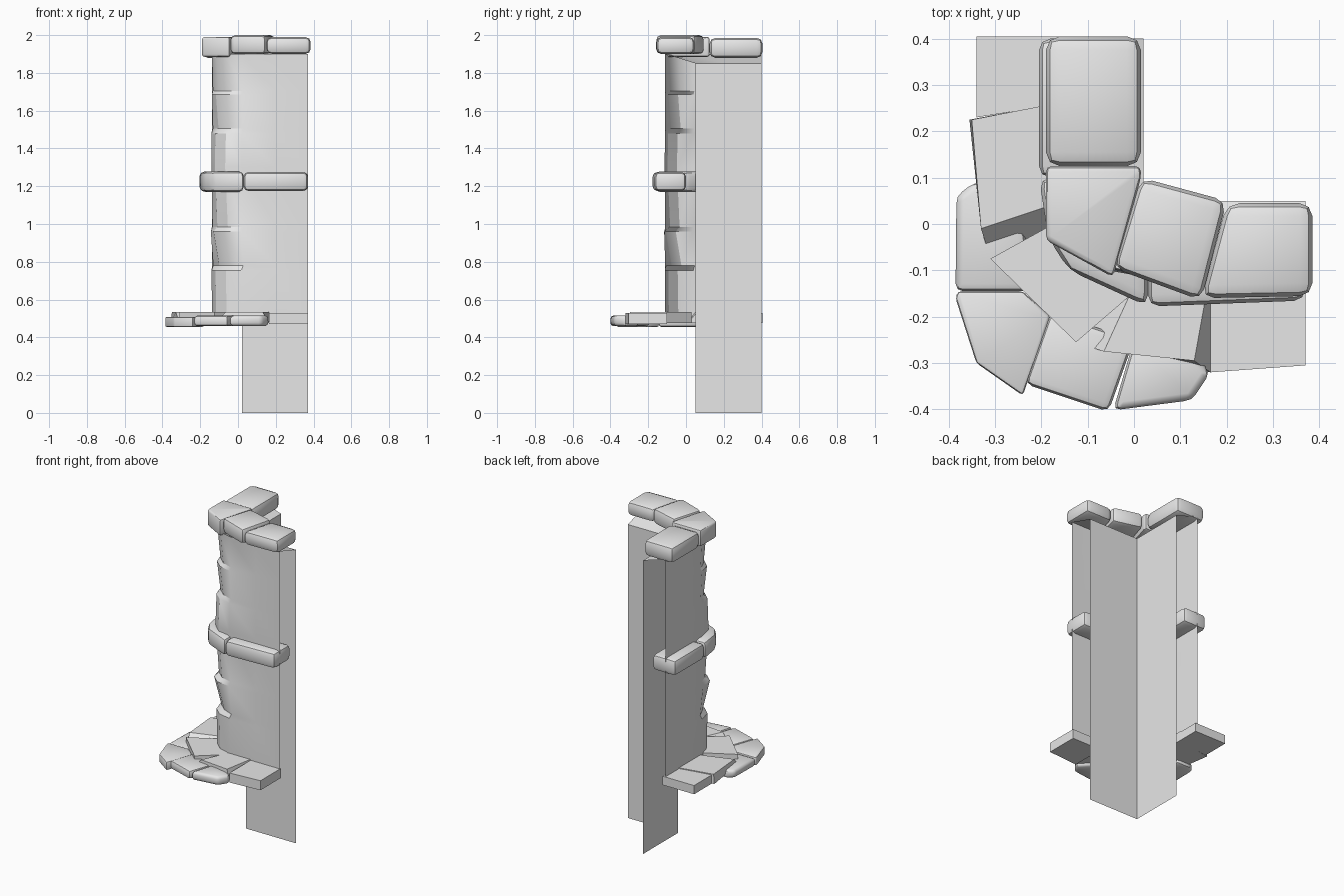
import bpy, bmesh
from mathutils import Vector

cube = bpy.data.objects.get("Cube")
if cube:
    bpy.data.objects.remove(cube, do_unlink=True)

stone = bpy.data.materials.new("pale grey stone")
stone.use_nodes = True
stone.diffuse_color = (0.8, 0.8, 0.8, 1)
stone.node_tree.nodes["Principled BSDF"].inputs["Base Color"].default_value = (0.8, 0.8, 0.8, 1)


def finish(name, bm, angle):
    mesh = bpy.data.meshes.new(name)
    bm.to_mesh(mesh)
    bm.free()
    mesh.materials.append(stone)
    ob = bpy.data.objects.new(name, mesh)
    bpy.context.collection.objects.link(ob)
    bpy.ops.object.select_all(action='DESELECT')
    ob.select_set(True)
    bpy.context.view_layer.objects.active = ob
    bpy.ops.object.shade_smooth_by_angle(angle=angle)
    return ob


def block(name, outline, low, high, bevel=0.0, top=None):
    """Prism from an outline; top may give a different upper outline."""
    bm = bmesh.new()
    lower = [bm.verts.new((x, y, low)) for x, y in outline]
    upper = [bm.verts.new((x, y, high)) for x, y in (top or outline)]
    bm.faces.new(lower)
    bm.faces.new(upper)
    n = len(lower)
    for i in range(n):
        j = (i + 1) % n
        bm.faces.new((lower[i], lower[j], upper[j], upper[i]))
    bmesh.ops.recalc_face_normals(bm, faces=bm.faces)
    if bevel:
        bmesh.ops.bevel(bm, geom=list(bm.edges), offset=bevel, segments=2,
                        profile=0.5, affect='EDGES', clamp_overlap=True)
    return finish(name, bm, 0.75 if bevel else 0.4)


# Wall shell: rounded outer face with chipped courses, sloped top, square inner corner
outer = [(.37, -.11), (.2, -.11), (.02, -.11), (-.06, -.09),
         (-.115, -.04), (-.138, .04), (-.138, .2), (-.138, .4)]
inner = [(.37, .05), (.2, .05)] + [(.02, .05)] * 4 + [(.02, .2), (.02, .4)]
chip = [0, 0, .4, 1, 1, .4, 0, 0]
courses = [(.48, 0), (.755, .004), (.78, -.016), (.96, .014), (.985, -.006),
           (1.3, .008), (1.48, .004), (1.505, -.012), (1.685, .002), (1.705, -.012), (1.9, 0)]
rows = [[(x - push * c, y - push * c, z) for (x, y), c in zip(outer, chip)] for z, push in courses]
rows += [[(x, y, z) for x, y in inner] for z in (1.85, 0)]
bm = bmesh.new()
grid = [[bm.verts.new(p) for p in row] for row in rows]
for a, b in zip(grid, grid[1:]):
    for i in range(len(a) - 1):
        if (a[i].co - a[i + 1].co).length < 1e-5:
            if (b[i].co - b[i + 1].co).length < 1e-5:
                continue
            bm.faces.new((a[i], b[i], b[i + 1]))
        else:
            bm.faces.new((a[i], b[i], b[i + 1], a[i + 1]))
bmesh.ops.remove_doubles(bm, verts=bm.verts, dist=1e-5)
finish("corner_wall", bm, 0.5)

# Coping stones on the wall top
block("coping_back", [(-.19, .125), (.015, .125), (.015, .405), (-.19, .405)], 1.88, 1.985, .03)
block("coping_corner", [(-.19, .125), (-.19, -.035), (-.045, -.115), (.015, .1), (.015, .125)],
      1.885, 1.99, .025)
block("coping_middle", [(-.045, -.095), (.145, -.165), (.2, .05), (.015, .1)], 1.9, 2.0, .025)
block("coping_side", [(.145, -.16), (.385, -.155), (.385, .045), (.2, .045)], 1.9, 1.99, .028)

# Band of stones at mid height
block("band_back", [(-.205, .1), (-.04, .1), (-.04, .4), (-.205, .4)], 1.175, 1.275, .025)
block("band_corner", [(-.205, .1), (-.185, -.03), (-.14, -.1), (.03, -.178), (.03, 0), (-.04, .1)],
      1.17, 1.278, .025)
block("band_side", [(.03, -.178), (.37, -.165), (.37, 0), (.03, 0)], 1.175, 1.275, .025)

# Flat paving slabs around the foot, some with sloped ends
block("slab_back", [(-.34, .405), (-.34, .23), (-.12, .265), (-.12, .405)], .475, .53)
block("slab_left", [(-.355, .225), (-.31, -.075), (-.12, .01), (-.12, .27)], .475, .535,
      top=[(-.35, .225), (-.33, -.01), (-.12, .06), (-.12, .27)])
block("slab_corner", [(-.31, -.075), (-.125, -.255), (.02, -.13), (-.12, .03)], .475, .535)
block("slab_front", [(-.125, -.255), (.165, -.32), (.165, -.1), (0, -.1)], .475, .535,
      top=[(-.065, -.275), (.13, -.295), (.165, -.1), (.015, -.1)])
block("slab_side", [(.165, -.32), (.37, -.305), (.37, -.1), (.165, -.1)], .47, .53)

# Rounded edging stones outside the slabs
block("edging_left", [(-.345, .09), (-.383, .06), (-.385, -.145), (-.22, -.145), (-.25, .09)],
      .455, .505, .016)
block("edging_corner", [(-.385, -.16), (-.34, -.3), (-.24, -.37), (-.18, -.2), (-.24, -.145), (-.38, -.145)],
      .455, .508, .016)
block("edging_front", [(-.235, -.345), (-.055, -.405), (0, -.25), (-.18, -.19)], .46, .515, .016)
block("edging_right", [(-.045, -.402), (.125, -.38), (.165, -.32), (.1, -.25), (0, -.25)],
      .46, .515, .016)
